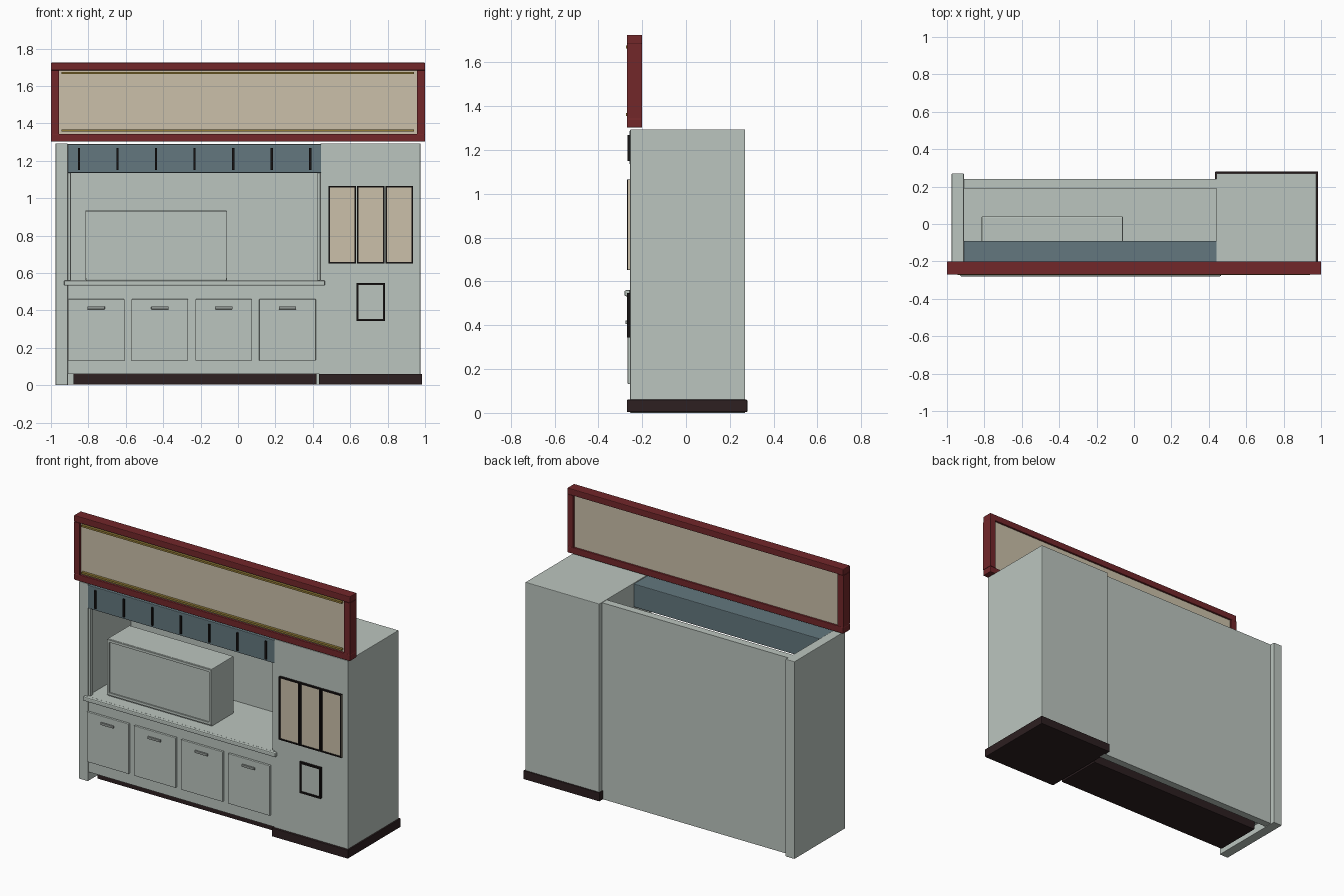
import bpy
import bmesh
from mathutils import Vector

if "Cube" in bpy.data.objects:
    bpy.data.objects.remove(bpy.data.objects["Cube"], do_unlink=True)


def material(name, r, g, b):
    m = bpy.data.materials.new(name)
    m.use_nodes = True
    m.diffuse_color = (r, g, b, 1)
    m.node_tree.nodes["Principled BSDF"].inputs["Base Color"].default_value = (r, g, b, 1)
    return m


GREY = material("pale_grey_green", 0.50, 0.56, 0.52)
BEIGE = material("beige", 0.60, 0.53, 0.40)
RED = material("dark_red", 0.17, 0.02, 0.023)
BLUE = material("slate_blue", 0.125, 0.185, 0.21)
BROWN = material("dark_brown", 0.026, 0.014, 0.015)
BLACK = material("black", 0.008, 0.006, 0.006)
GOLD = material("gold", 0.30, 0.21, 0.04)
STEEL = material("steel_grey", 0.30, 0.33, 0.31)


def box(name, x, y, z, mat, bevel=0.0):
    """Box from (min, max) pairs, with optional softened edges."""
    lo, hi = Vector((x[0], y[0], z[0])), Vector((x[1], y[1], z[1]))
    mesh = bpy.data.meshes.new(name)
    bm = bmesh.new()
    bmesh.ops.create_cube(bm, size=1)
    for v in bm.verts:
        v.co = v.co * (hi - lo) + (lo + hi) / 2
    bm.to_mesh(mesh)
    bm.free()
    mesh.materials.append(mat)
    ob = bpy.data.objects.new(name, mesh)
    bpy.context.collection.objects.link(ob)
    if bevel:
        mod = ob.modifiers.new("soft_edges", "BEVEL")
        mod.width = bevel
        mod.segments = 2
    return ob


def frame(name, x, y, z, width, mat, bevel=0.0):
    """Four bars around a rectangle in the front plane."""
    inner = (z[0] + width, z[1] - width)
    box(name + "_bottom", x, y, (z[0], inner[0]), mat, bevel)
    box(name + "_top", x, y, (inner[1], z[1]), mat, bevel)
    box(name + "_right", (x[0], x[0] + width), y, inner, mat)
    box(name + "_left", (x[1] - width, x[1]), y, inner, mat)


FRONT = -0.255
BAY = (-0.91, 0.44)

# Tall block, side panel and back wall
box("tall_block", (0.44, 0.975), (FRONT, 0.27), (0.01, 1.293), GREY, 0.003)
box("tall_block_plinth", (0.432, 0.985), (-0.27, 0.28), (0.004, 0.06), BROWN, 0.004)
box("side_panel", (-0.975, -0.91), (FRONT, 0.27), (0, 1.293), GREY, 0.003)
box("back_wall", BAY, (0.19, 0.24), (0.004, 1.29), GREY)

# Counter cabinet
box("cabinet", BAY, (-0.25, 0.19), (0.06, 0.535), GREY)
box("cabinet_plinth", (-0.88, 0.42), (-0.20, 0.12), (0.004, 0.06), BROWN, 0.004)
box("countertop", (-0.93, 0.465), (-0.28, FRONT), (0.532, 0.56), GREY, 0.006)
box("countertop_slab", BAY, (-0.26, 0.19), (0.532, 0.56), GREY)

# Doors and handles
for i in range(4):
    x = -0.91 + i * 0.341
    box(f"door_{i + 1}", (x, x + 0.303), (-0.266, -0.25), (0.132, 0.46), GREY, 0.003)
    box(f"handle_{i + 1}", (x + 0.105, x + 0.198), (-0.277, -0.266), (0.406, 0.421), STEEL, 0.002)

# Bay posts
for side, x in (("right", BAY[0]), ("left", BAY[1] - 0.016)):
    box(f"bay_post_{side}", (x, x + 0.016), (-0.25, -0.225), (0.56, 1.14), GREY, 0.002)

# Canopy with dividing strips
box("canopy", (-0.91, 0.445), (-0.258, -0.09), (1.135, 1.287), BLUE, 0.004)
for i in range(7):
    x = -0.85 + i * 0.206
    box(f"canopy_strip_{i + 1}", (x - 0.006, x + 0.006), (-0.267, -0.257), (1.15, 1.268), BLACK)

# Appliance on the counter
box("appliance_body", (-0.815, -0.06), (-0.185, 0.04), (0.56, 0.935), GREY, 0.004)
frame("appliance_frame", (-0.815, -0.06), (-0.193, -0.184), (0.57, 0.932), 0.016, GREY)

# Menu boards and small hatch on the tall block
for i in range(3):
    x = (0.484 + i * 0.152, 0.632 + i * 0.152)
    box(f"menu_board_{i + 1}", x, (-0.264, FRONT + 0.002), (0.654, 1.062), BEIGE)
    frame(f"menu_frame_{i + 1}", x, (-0.27, FRONT), (0.652, 1.064), 0.008, BLACK)
frame("hatch_frame", (0.633, 0.786), (-0.27, FRONT), (0.343, 0.546), 0.011, BLACK)
box("hatch_panel", (0.64, 0.78), (-0.262, FRONT + 0.002), (0.35, 0.54), GREY)

# Sign board above the front
frame("sign_frame", (-1, 1), (-0.27, -0.20), (1.302, 1.725), 0.042, RED, 0.004)
box("sign_panel", (-0.965, 0.965), (-0.256, -0.212), (1.335, 1.69), BEIGE)
for side, z in (("lower", 1.362), ("upper", 1.67)):
    box(f"sign_trim_{side}", (-0.945, 0.94), (-0.273, -0.255), (z - 0.006, z + 0.006), GOLD)
